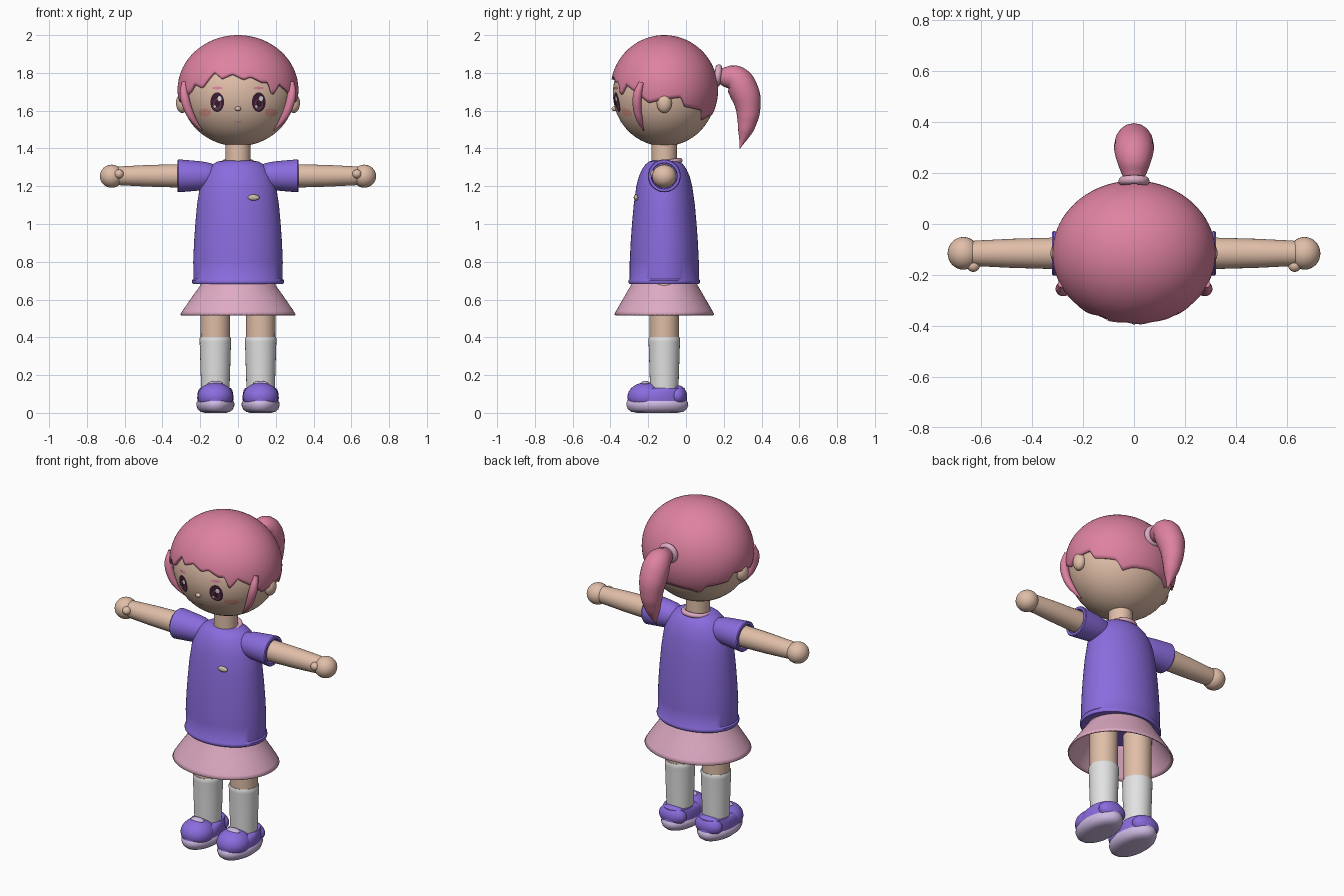
import bpy, bmesh, math
from mathutils import Vector

if "Cube" in bpy.data.objects:
    bpy.data.objects.remove(bpy.data.objects["Cube"])

YC = -0.115                                   # depth of the body axis


def mat(name, r, g, b):
    m = bpy.data.materials.new(name)
    lin = [((c / 255 + 0.055) / 1.055) ** 2.4 for c in (r, g, b)]
    m.diffuse_color = (*lin, 1)
    m.use_nodes = True
    m.node_tree.nodes["Principled BSDF"].inputs["Base Color"].default_value = m.diffuse_color
    return m


HAIR = mat("rose hair", 222, 130, 160)
PURPLE = mat("purple cloth", 138, 108, 222)
SKIN = mat("skin", 224, 190, 168)
PINK = mat("pale pink cloth", 222, 170, 195)
WHITE = mat("white", 226, 226, 226)
SOLE = mat("lavender sole", 205, 186, 226)
DARK = mat("dark eye", 62, 30, 50)
IRIS = mat("plum iris", 105, 62, 85)
BLUSH = mat("blush", 226, 155, 142)
BADGE = mat("badge beige", 198, 190, 172)


def finish(name, bm, material):
    bmesh.ops.recalc_face_normals(bm, faces=bm.faces)
    me = bpy.data.meshes.new(name)
    bm.to_mesh(me)
    bm.free()
    ob = bpy.data.objects.new(name, me)
    bpy.context.collection.objects.link(ob)
    me.materials.append(material)
    return ob


def bridge(bm, rings):
    for a, b in zip(rings, rings[1:]):
        n = len(a)
        for i in range(n):
            bm.faces.new((a[i], a[(i + 1) % n], b[(i + 1) % n], b[i]))


def loft(name, material, rings, centre=(0, YC), cap=True, side=0, n=48):
    """Elliptic rings (height, rx, ry[, dy]); side=+-1 lays the loft along x at height 1.255."""
    bm = bmesh.new()
    loops = []
    for h, rx, ry, *dy in rings:
        d = dy[0] if dy else 0
        loop = []
        for i in range(n):
            t = 2 * math.pi * i / n
            u, v = rx * math.cos(t), ry * math.sin(t) + d
            co = (side * h, YC + v, 1.255 + u) if side else (centre[0] + u, centre[1] + v, h)
            loop.append(bm.verts.new(co))
        loops.append(loop)
    bridge(bm, loops)
    if cap:
        bm.faces.new(loops[0])
        bm.faces.new(loops[-1])
    return finish(name, bm, material)


def ball(name, material, loc, radii, seg=32):
    bm = bmesh.new()
    bmesh.ops.create_uvsphere(bm, u_segments=seg, v_segments=seg // 2, radius=1)
    for v in bm.verts:
        v.co = Vector(loc) + Vector([c * r for c, r in zip(v.co, radii)])
    return finish(name, bm, material)


def torus(name, material, loc, R, r, rot=0):
    bpy.ops.mesh.primitive_torus_add(location=loc, rotation=(rot, 0, 0), major_radius=R,
                                     minor_radius=r, major_segments=40, minor_segments=12)
    ob = bpy.context.object
    ob.name = name
    ob.data.materials.append(material)


def strand(name, material, pts):
    """Tapered tube through (x, y, z, radius) points."""
    cu = bpy.data.curves.new(name, 'CURVE')
    cu.dimensions = '3D'
    cu.bevel_depth, cu.bevel_resolution, cu.resolution_u = 1, 6, 8
    cu.use_fill_caps = True
    sp = cu.splines.new('BEZIER')
    sp.radius_interpolation = 'CARDINAL'
    sp.bezier_points.add(len(pts) - 1)
    for bp, (x, y, z, r) in zip(sp.bezier_points, pts):
        bp.co, bp.radius = (x, y, z), r
        bp.handle_left_type = bp.handle_right_type = 'AUTO'
    ob = bpy.data.objects.new(name, cu)
    bpy.context.collection.objects.link(ob)
    cu.materials.append(material)
    bpy.ops.object.select_all(action='DESELECT')
    ob.select_set(True)
    bpy.context.view_layer.objects.active = ob
    bpy.ops.object.convert(target='MESH')


# Head, ears, nose and neck
HZ, HR = 1.692, (0.30, 0.272, 0.28)
ball("head", SKIN, (0, YC, HZ), HR, 64)
ball("nose", SKIN, (0, -0.378, 1.61), (0.016, 0.016, 0.013), 16)
loft("neck", SKIN, [(1.28, 0.067, 0.067), (1.46, 0.067, 0.067)])


def face_plate(name, material, x, z, rx, rz, lift):
    """Thin oval that follows the curve of the face."""
    bm = bmesh.new()
    loops = []
    for k in (0.05, 0.4, 0.7, 1.0):
        loop = []
        for i in range(28):
            t = 2 * math.pi * i / 28
            px, pz = x + k * rx * math.cos(t), z + k * rz * math.sin(t)
            d = 1 - (px / HR[0]) ** 2 - ((pz - HZ) / HR[2]) ** 2
            loop.append(bm.verts.new((px, YC - HR[1] * math.sqrt(d) - lift, pz)))
        loops.append(loop)
    bridge(bm, loops)
    bm.faces.new(loops[0])
    ob = finish(name, bm, material)
    if sum(p.normal.y for p in ob.data.polygons) > 0:
        ob.data.flip_normals()


for s, side in ((-1, "right"), (1, "left")):
    ball(side + "_ear", SKIN, (s * 0.295, YC, 1.64), (0.033, 0.04, 0.052))
    face_plate(side + "_eye", DARK, s * 0.11, 1.645, 0.036, 0.052, 0.004)
    face_plate(side + "_iris", IRIS, s * 0.11, 1.632, 0.023, 0.030, 0.006)
    face_plate(side + "_pupil", DARK, s * 0.11, 1.638, 0.014, 0.020, 0.0075)
    face_plate(side + "_eye_shine", WHITE, s * 0.11 + 0.012, 1.664, 0.011, 0.013, 0.009)
    face_plate(side + "_eye_glint", WHITE, s * 0.11 - 0.013, 1.622, 0.006, 0.007, 0.009)
    face_plate(side + "_brow", HAIR, s * 0.11, 1.72, 0.028, 0.007, 0.004)
    face_plate(side + "_cheek", BLUSH, s * 0.175, 1.59, 0.034, 0.021, 0.003)
    # Side lock hanging beside the face
    strand(side + "_side_lock", HAIR, [
        (s * 0.285, -0.235, 1.75, 0.014), (s * 0.285, -0.255, 1.69, 0.023),
        (s * 0.265, -0.258, 1.61, 0.022), (s * 0.235, -0.245, 1.55, 0.016),
        (s * 0.19, -0.225, 1.495, 0.003)])
face_plate("mouth", HAIR, 0, 1.54, 0.02, 0.004, 0.003)

# Hair cap with a jagged hem: (degrees from the front, hem height)
SIDE = [(73, 1.64), (90, 1.66), (109, 1.67), (114, 1.62), (139, 1.60), (146, 1.55),
        (158, 1.57), (180, 1.58)]
FRINGE = [(-53, 1.70), (-47, 1.74), (-37, 1.72), (-25, 1.805), (-16, 1.77), (-5.5, 1.795),
          (5.5, 1.765), (13, 1.78), (24, 1.75), (31, 1.75), (35, 1.68), (44, 1.74), (57, 1.70)]
HEM = [(-a, z) for a, z in reversed(SIDE)] + FRINGE + SIDE


def hem(a):
    for (a0, z0), (a1, z1) in zip(HEM, HEM[1:]):
        if a <= a1:
            return z0 + (z1 - z0) * (a - a0) / (a1 - a0)
    return HEM[-1][1]


bm = bmesh.new()
loops = []
for j in range(1, 25):
    loop = []
    for i in range(180):
        deg = -180 + 2 * i
        th = j / 24 * math.acos((hem(deg) - 1.71) / 0.29)
        a = math.radians(deg)
        loop.append(bm.verts.new((0.32 * math.sin(th) * math.sin(a),
                                  YC - 0.285 * math.sin(th) * math.cos(a),
                                  1.71 + 0.29 * math.cos(th))))
    loops.append(loop)
bridge(bm, loops)
top = bm.verts.new((0, YC, 2.0))
for i in range(180):
    bm.faces.new((top, loops[0][i], loops[0][(i + 1) % 180]))
cap = finish("hair_cap", bm, HAIR)
sol = cap.modifiers.new("thickness", 'SOLIDIFY')
sol.thickness, sol.offset = 0.018, -1

# Ponytail and its band
strand("ponytail", HAIR, [
    (0, 0.16, 1.785, 0.035), (0, 0.205, 1.78, 0.052), (0, 0.262, 1.768, 0.072),
    (0, 0.308, 1.70, 0.078), (0, 0.328, 1.62, 0.067), (0, 0.325, 1.55, 0.054),
    (0, 0.31, 1.48, 0.034), (0, 0.285, 1.40, 0.003)])
torus("hair_band", PINK, (0, 0.168, 1.785), 0.043, 0.018, math.radians(82))

# Shirt with hem, collar and badge
loft("shirt", PURPLE, [
    (0.682, 0.225, 0.175), (0.682, 0.238, 0.184), (0.69, 0.243, 0.189), (0.702, 0.243, 0.189),
    (0.71, 0.236, 0.183), (0.80, 0.237, 0.183), (0.90, 0.233, 0.178), (1.0, 0.226, 0.171),
    (1.1, 0.217, 0.162), (1.2, 0.202, 0.148), (1.25, 0.184, 0.135), (1.29, 0.160, 0.118),
    (1.315, 0.137, 0.100), (1.33, 0.110, 0.082), (1.335, 0.085, 0.066)], n=64)
torus("collar", PINK, (0, -0.103, 1.325), 0.072, 0.014, math.radians(9))
ball("badge", BADGE, (0.083, -0.264, 1.14), (0.031, 0.013, 0.016), 20)

# Flared skirt
skirt = loft("skirt", PINK, [
    (0.70, 0.185, 0.165), (0.67, 0.203, 0.180), (0.63, 0.232, 0.203), (0.58, 0.267, 0.232),
    (0.54, 0.294, 0.255), (0.52, 0.306, 0.265)], cap=False, n=64)
sol = skirt.modifiers.new("thickness", 'SOLIDIFY')
sol.thickness, sol.offset = 0.008, -1

for s, side in ((-1, "right"), (1, "left")):
    # Arm
    loft(side + "_sleeve", PURPLE, [
        (0.09, 0.04, 0.04), (0.13, 0.062, 0.062), (0.17, 0.073, 0.073), (0.22, 0.079, 0.079),
        (0.30, 0.086, 0.086), (0.316, 0.087, 0.087), (0.321, 0.083, 0.083),
        (0.321, 0.069, 0.069), (0.28, 0.067, 0.067)], side=s)
    loft(side + "_arm", SKIN, [(0.24, 0.062, 0.062), (0.34, 0.061, 0.061), (0.48, 0.057, 0.057),
                               (0.62, 0.050, 0.050), (0.65, 0.046, 0.046)], side=s)
    ball(side + "_hand", SKIN, (s * 0.669, YC, 1.253), (0.062, 0.064, 0.061))
    ball(side + "_thumb", SKIN, (s * 0.63, -0.163, 1.265), (0.025, 0.025, 0.024), 20)
    # Leg and sock
    x = s * 0.12
    loft(side + "_leg", SKIN, [(0.36, 0.077, 0.077), (0.70, 0.080, 0.080)], (x, YC))
    loft(side + "_sock", WHITE, [(0.10, 0.074, 0.074), (0.25, 0.079, 0.079),
                                 (0.375, 0.083, 0.083), (0.393, 0.084, 0.084),
                                 (0.401, 0.080, 0.080), (0.401, 0.07, 0.07)], (x, YC))
    # Shoe
    y = -0.152
    loft(side + "_shoe_sole", SOLE, [
        (0.0, 0.055, 0.105), (0.006, 0.078, 0.138), (0.02, 0.094, 0.156), (0.04, 0.101, 0.164),
        (0.055, 0.100, 0.163), (0.064, 0.094, 0.157)], (x, y))
    loft(side + "_shoe_upper", PURPLE, [
        (0.055, 0.094, 0.157), (0.08, 0.096, 0.156), (0.105, 0.094, 0.146, 0.007),
        (0.122, 0.089, 0.125, 0.022), (0.132, 0.081, 0.100, 0.045)], (x, y))
    ball(side + "_shoe_toe", PURPLE, (x, -0.212, 0.085), (0.094, 0.098, 0.076))
    ball(side + "_shoe_heel", PURPLE, (x, -0.045, 0.09), (0.086, 0.05, 0.057))
    ball(side + "_shoe_tongue", SOLE, (x, -0.215, 0.155), (0.042, 0.025, 0.014), 20)

bpy.ops.object.select_all(action='SELECT')
bpy.context.view_layer.objects.active = cap
bpy.ops.object.shade_smooth_by_angle(angle=math.radians(40))
